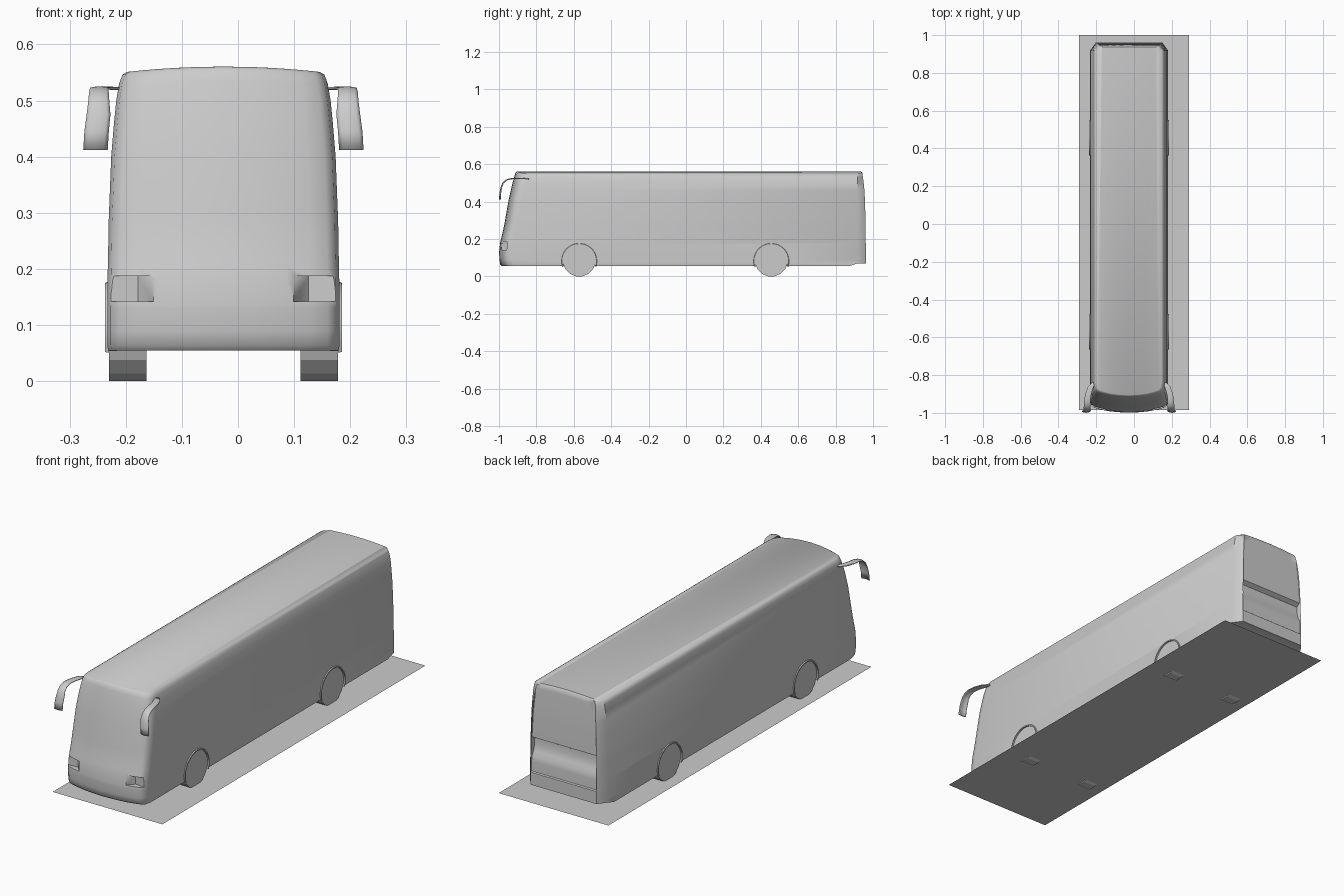
import bpy, bmesh, math

if "Cube" in bpy.data.objects:
    bpy.data.objects.remove(bpy.data.objects["Cube"])

CX = -0.026          # bus centre line
AXLES = (-0.571, 0.456)


def make(name, verts, faces):
    me = bpy.data.meshes.new(name)
    me.from_pydata(verts, [], faces)
    bm = bmesh.new()
    bm.from_mesh(me)
    bmesh.ops.recalc_face_normals(bm, faces=bm.faces)
    bm.to_mesh(me)
    bm.free()
    ob = bpy.data.objects.new(name, me)
    bpy.context.collection.objects.link(ob)
    return ob


def activate(ob):
    bpy.ops.object.select_all(action='DESELECT')
    ob.select_set(True)
    bpy.context.view_layer.objects.active = ob


def smooth(ob, deg=40):
    activate(ob)
    bpy.ops.object.shade_smooth_by_angle(angle=math.radians(deg))


def prism(name, pts, place, lo, hi):
    """Extrude a 2D outline from lo to hi; place maps (a, b, height) to xyz."""
    n = len(pts)
    verts = [place(a, b, h) for h in (lo, hi) for a, b in pts]
    faces = [tuple(range(n)), tuple(range(n, 2 * n))]
    faces += [(i, (i + 1) % n, n + (i + 1) % n, n + i) for i in range(n)]
    return make(name, verts, faces)


def circle(y, z, r, n):
    return [(y + r * math.sin(math.tau * (i + .5) / n),
             z - r * math.cos(math.tau * (i + .5) / n)) for i in range(n)]


def across(a, b, h):
    return (h, a, b)


# body: stacked plan outlines, each (z, half width, front y, rear y, rear recess, roof crown)
levels = [
    (.055, .2055, -.984, .962, 0, 0),
    (.064, .207, -.993, .962, 0, 0),
    (.09, .207, -.998, .962, 0, 0),
    (.130, .207, -.999, .962, 0, 0),
    (.134, .207, -.999, .962, .005, 0),
    (.180, .2065, -.994, .961, .005, 0),
    (.205, .206, -.988, .961, .007, 0),
    (.225, .2055, -.983, .961, .018, 0),
    (.255, .205, -.976, .960, .025, 0),
    (.285, .2045, -.970, .960, .025, 0),
    (.297, .204, -.968, .960, .004, 0),
    (.400, .200, -.950, .957, .004, 0),
    (.460, .195, -.937, .954, .004, 0),
    (.500, .191, -.927, .950, .003, .001),
    (.530, .186, -.918, .946, .001, .004),
    (.546, .180, -.912, .943, 0, .009),
    (.551, .172, -.905, .938, 0, .0095),
]
front_half = [(0, 0), (.3, .003), (.55, .009), (.75, .018), (.9, .027), (.97, .04), (1, .07)]
rear_half = [0, .25, .45, .65, .835, .845, 1]
verts, faces = [], []
for z, w, f, r, dent, crown in levels:
    ring = []
    for i in range(-6, 7):
        t, off = front_half[abs(i)]
        ring.append((math.copysign(t, i), f + off))
    for i in range(6, -7, -1):
        k = abs(i)
        y = .918 if k == 6 else r if k == 5 else r - dent
        ring.append((math.copysign(rear_half[k], i), y))
    verts += [(CX + w * t, y, z + crown * (1 - t * t)) for t, y in ring]
N = 26
top = N * (len(levels) - 1)
for k in range(0, top, N):
    faces += [(k + i, k + (i + 1) % N, k + N + (i + 1) % N, k + N + i) for i in range(N)]
for k in (0, top):
    faces += [(k + i, k + i + 1, k + 24 - i, k + 25 - i) for i in range(12)]
body = make("bus_body", verts, faces)

# cutters: raised tail underside, wheel wells, headlight recesses
cutters = [prism("tail_cut", [(.86, .05), (.918, .07), (1.05, .07), (1.05, -.02), (.86, -.02)],
                 across, -.4, .4)]
for s in (-1, 1):
    for y in AXLES:
        cutters.append(prism("well_cut", circle(y, .085, .089, 32), across,
                             CX + s * .125, CX + s * .26))
    light = [(.115, -1.1), (.2, -1.1), (.2, -.957), (.152, -.953), (.125, -.984)]
    cutters.append(prism("headlight_cut", [(CX + s * a, b) for a, b in light],
                         lambda a, b, h: (a, b, h), .142, .187))
for c in cutters:
    c.hide_render = True
    m = body.modifiers.new("cut", 'BOOLEAN')
    m.operation, m.solver, m.object = 'DIFFERENCE', 'EXACT', c
    activate(body)
    bpy.ops.object.modifier_apply(modifier=m.name)
    bpy.data.objects.remove(c)
smooth(body)

for s, side in ((-1, "right"), (1, "left")):
    for y, end in zip(AXLES, ("front", "rear")):
        # wheel
        wheel = prism(f"{end}_{side}_wheel", circle(y, .087, .0885, 16), across,
                      CX + s * .137, CX + s * .204)
        smooth(wheel, 15)

        # wheel arch trim
        v, q, n = [], [], 20
        for i in range(n + 1):
            a = math.radians(-19 + 218 * i / n)
            for rad, x in ((.0875, .19), (.0875, .211), (.093, .211), (.096, .204)):
                v.append((CX + s * x, y + rad * math.cos(a), .082 + rad * math.sin(a)))
        for i in range(n):
            q += [(4 * i + j, 4 * i + j + 1, 4 * i + j + 5, 4 * i + j + 4) for j in range(3)]
        smooth(make(f"{end}_{side}_wheel_arch", v, q))

    # mirror: curved strip, each station (y, z, inner x, outer x)
    path = [(-.84, .521, .176, .197), (-.862, .522, .188, .218), (-.90, .522, .200, .232),
            (-.935, .521, .205, .237), (-.96, .514, .205, .239), (-.976, .499, .204, .240),
            (-.985, .475, .202, .243), (-.990, .445, .205, .247), (-.992, .412, .207, .249)]
    v, q = [], []
    for i, (y, z, a, b) in enumerate(path):
        g = math.pi / 2 * min(1, max(0, (i - 2) / 4))
        for t in (0, .15, .5, .85, 1):
            bulge = .006 * (1 - (2 * t - 1) ** 2) * i / 8
            v.append((CX + s * (a + (b - a) * t),
                      y - bulge * math.sin(g), z + bulge * math.cos(g)))
    for i in range(len(path) - 1):
        q += [(5 * i + j, 5 * i + j + 1, 5 * i + j + 6, 5 * i + j + 5) for j in range(4)]
    mirror = make(f"{side}_mirror", v, q)
    m = mirror.modifiers.new("thickness", 'SOLIDIFY')
    m.thickness, m.offset = .004, 0
    smooth(mirror)

# road panel under the bus
make("base_panel", [(-.29, -.985, .006), (.29, -.985, .006), (.29, 1, .006), (-.29, 1, .006)],
     [(0, 1, 2, 3)])
